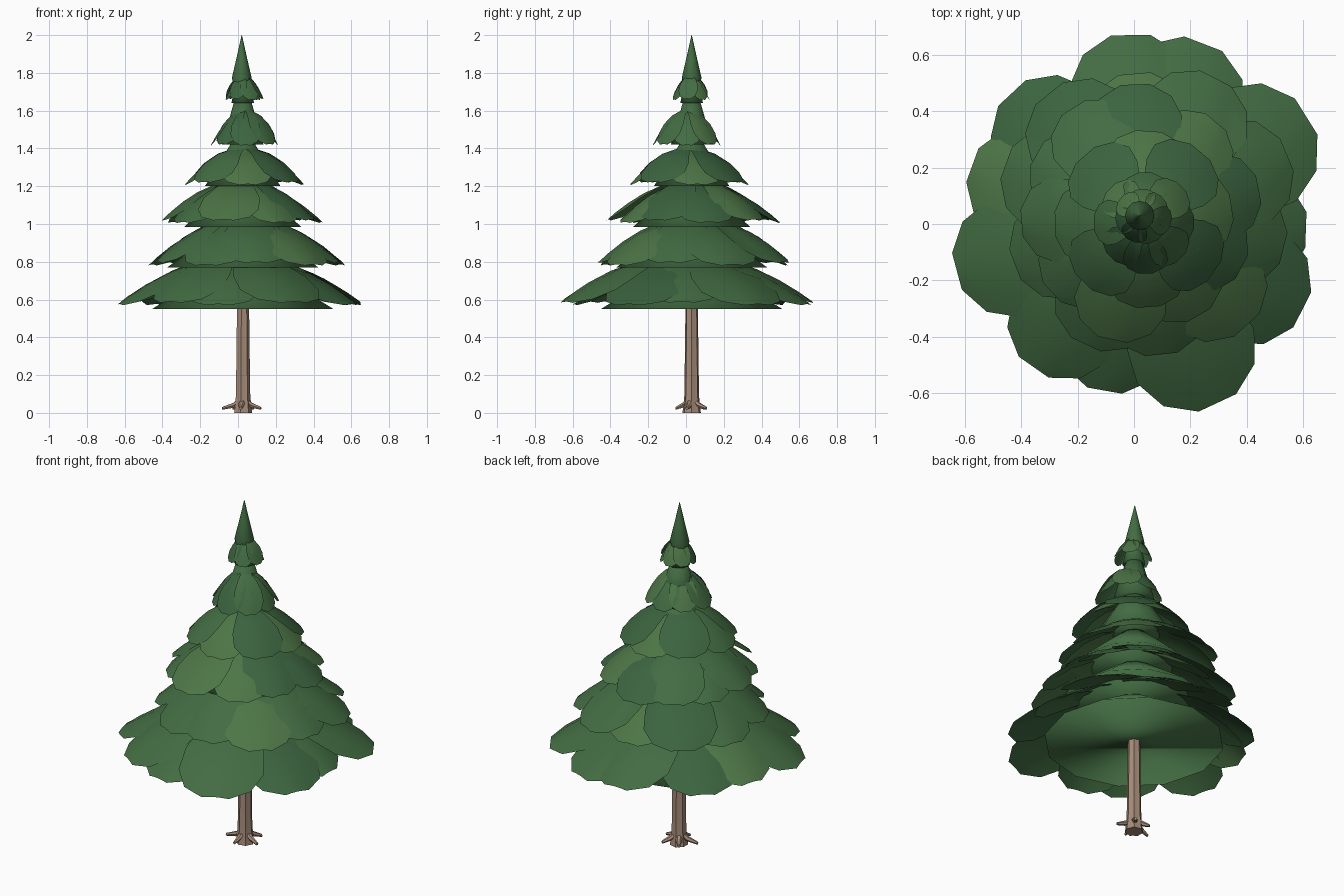
import bpy, bmesh, math, random
from math import sin, cos, radians, pi

if "Cube" in bpy.data.objects:
    bpy.data.objects.remove(bpy.data.objects["Cube"])

random.seed(7)


def material(name, rgb):
    m = bpy.data.materials.new(name)
    m.diffuse_color = (*rgb, 1)
    m.use_nodes = True
    m.node_tree.nodes["Principled BSDF"].inputs["Base Color"].default_value = m.diffuse_color
    return m


GREENS = [material("needle_mid", (0.055, 0.15, 0.055)),
          material("needle_light", (0.075, 0.18, 0.062)),
          material("needle_dark", (0.044, 0.128, 0.05))]
BARK = material("bark", (0.38, 0.26, 0.19))
CX, CY = 0.025, 0.03            # trunk axis


def finish(bm, name, mats, angle=35):
    bmesh.ops.recalc_face_normals(bm, faces=bm.faces)
    me = bpy.data.meshes.new(name)
    bm.to_mesh(me)
    bm.free()
    for m in mats:
        me.materials.append(m)
    me.shade_smooth()
    me.set_sharp_from_angle(angle=radians(angle))
    ob = bpy.data.objects.new(name, me)
    bpy.context.collection.objects.link(ob)
    return ob


def loft(bm, rings):
    """Skin a list of point rings and cap both ends."""
    vs = [[bm.verts.new(p) for p in r] for r in rings]
    n = len(vs[0])
    for a, b in zip(vs, vs[1:]):
        for i in range(n):
            bm.faces.new((a[i], a[(i + 1) % n], b[(i + 1) % n], b[i]))
    bm.faces.new(vs[0][::-1])
    bm.faces.new(vs[-1])


def circle(r, z, n, cx=CX, cy=CY, flute=0.0):
    return [(cx + r * (1 - flute * (i % 2)) * cos(2 * pi * i / n),
             cy + r * (1 - flute * (i % 2)) * sin(2 * pi * i / n), z) for i in range(n)]


# outline of one bough: distance along it, half width
OUTLINE = [(0.12, 0.3), (0.35, 0.62), (0.56, 0.92), (0.74, 1.0), (0.9, 0.78), (1.0, 0.32)]


def bough(bm, cx, cy, ang, R, half, top, drop, arch, thick, mat):
    a = radians(ang)
    grid = []
    for t, w in OUTLINE:
        row = []
        for k in range(-2, 3):
            v = k / 2
            x, y = R * t, half * w * v
            z = top - drop * t ** 2 - arch * (v * w) ** 2 * (0.4 + 0.6 * t)
            row.append(bm.verts.new((cx + x * cos(a) - y * sin(a),
                                     cy + x * sin(a) + y * cos(a), z)))
        grid.append(row)
    faces = []
    for p, q in zip(grid, grid[1:]):
        for i in range(4):
            f = bm.faces.new((p[i], q[i], q[i + 1], p[i + 1]))
            f.material_index = mat
            faces.append(f)
    bmesh.ops.solidify(bm, geom=faces, thickness=thick)


def even(n, start, reach):
    return [(start + 360 * i / n, reach * random.uniform(.95, 1.05)) for i in range(n)]


# bough angle and reach for the irregular tiers
LOW = [(32, .72), (-2, .61), (-27, .67), (-65, .70), (-100, .60), (-125, .62),
       (195, .65), (160, .61), (133, .635), (91, .67), (69, .685)]
SECOND = [(95, .50), (63, .54), (23, .54), (-14, .50), (-48, .53),
          (-84, .50), (-115, .51), (-159, .50), (160, .53), (129, .55)]
THIRD = [(92, .455), (50, .42), (11, .43), (-28, .41), (-60, .42),
         (-102, .46), (-138, .42), (185, .42), (150, .42), (122, .44)]
FOURTH = [(86, .32), (50, .32), (9, .32), (-35, .31), (-86, .305),
          (-134, .30), (182, .31), (131, .31)]

# centre, boughs, top z, drop, arch, disc radius, disc z, neck radius, neck z
TIERS = [
    (0, 0, LOW, .83, .25, .06, .48, .55, .08, .80),
    (.045, .035, SECOND, 1.03, .24, .055, .40, .77, .07, 1.01),
    (.02, .04, THIRD, 1.225, .21, .05, .31, .985, .06, 1.21),
    (.03, .01, FOURTH, 1.395, .18, .04, .20, 1.20, .06, 1.43),
    (.04, .005, even(8, 90, .18), 1.60, .18, .03, .11, 1.42, .045, 1.65),
    (.03, .028, even(7, 90, .1), 1.785, .125, .018, .06, 1.64, .03, 1.79),
]

# foliage tiers: overlapping boughs around a cone with a flat underside
for i, (cx, cy, boughs, top, drop, arch, dr, dz, nr, nz) in enumerate(TIERS):
    bm = bmesh.new()
    for j, (ang, R) in enumerate(boughs):
        half = R * sin(pi / len(boughs)) * 1.16
        # neighbouring boughs sit slightly above and below each other
        off = (.009 if j % 2 else -.004) * (1 if i < 4 else .4)
        bough(bm, cx, cy, ang, R, half, top + off, drop, arch, 0.016 if i < 4 else 0.01,
              random.choice((0, 0, 1, 2)))
    finish(bm, f"bough_tier_{i + 1}", GREENS)
    bm = bmesh.new()
    loft(bm, [circle(dr, dz, 12), circle(nr, nz, 12)])
    finish(bm, f"tier_core_{i + 1}", [GREENS[0]], 179)

# pointed top shoot
bm = bmesh.new()
loft(bm, [circle(.045, 1.73, 12, .02), circle(.052, 1.775, 12, .02),
          circle(.03, 1.87, 12, .02), circle(.001, 2.0, 12, .02)])
finish(bm, "top_shoot", [GREENS[0]])

# fluted trunk
bm = bmesh.new()
loft(bm, [circle(.05, 0, 14, flute=.12), circle(.046, .03, 14, flute=.14),
          circle(.04, .09, 14, flute=.14), circle(.037, .3, 14, flute=.14),
          circle(.033, .62, 14, flute=.14)])
finish(bm, "trunk", [BARK], 25)

# roots
bm = bmesh.new()
for ang, reach in ((-15, .10), (55, .095), (125, .085), (190, .11), (262, .085)):
    a = radians(ang)
    rings = []
    for d, z, r in ((.02, .065, .018), (.05, .04, .015), (reach, .024, .008)):
        rings.append([(CX + d * cos(a) - r * cos(k * pi / 3) * sin(a),
                       CY + d * sin(a) + r * cos(k * pi / 3) * cos(a),
                       z + r * sin(k * pi / 3)) for k in range(6)])
    loft(bm, rings)
finish(bm, "roots", [BARK], 30)
